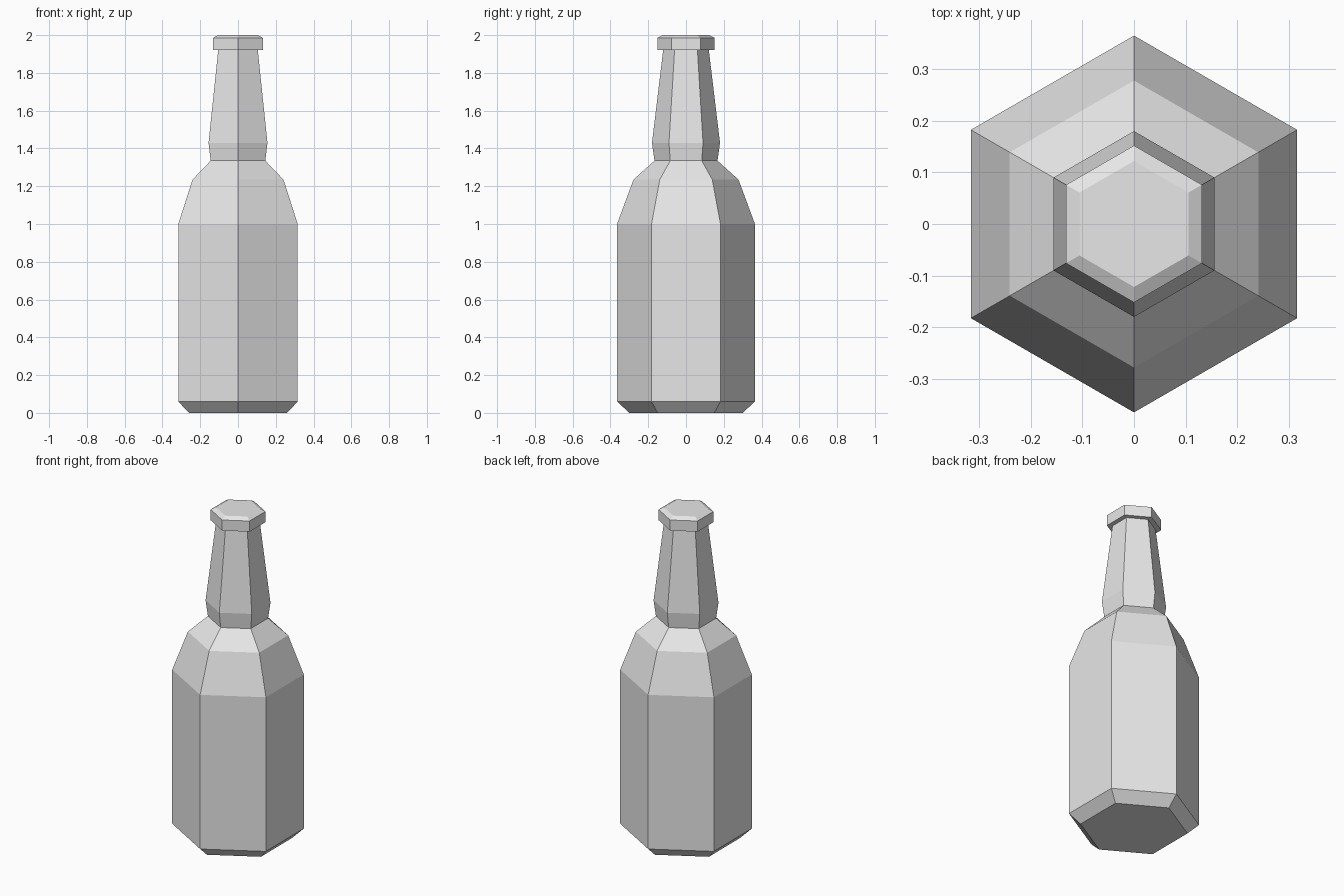
import bpy
import bmesh
from math import cos, sin, pi

default = bpy.data.objects.get("Cube")
if default:
    bpy.data.objects.remove(default, do_unlink=True)

SIDES = 6

gray = bpy.data.materials.new("light_gray")
gray.use_nodes = True
color = (0.8, 0.8, 0.8, 1.0)
gray.diffuse_color = color
gray.node_tree.nodes["Principled BSDF"].inputs["Base Color"].default_value = color


def lathe(name, profile):
    """Closed faceted solid from (radius, height) rings, with corners on the y axis."""
    bm = bmesh.new()
    rings = []
    for radius, z in profile:
        angles = [pi / 2 + 2 * pi * i / SIDES for i in range(SIDES)]
        rings.append([bm.verts.new((radius * cos(a), radius * sin(a), z)) for a in angles])
    for low, high in zip(rings, rings[1:]):
        for i in range(SIDES):
            j = (i + 1) % SIDES
            bm.faces.new((low[i], low[j], high[j], high[i]))
    bm.faces.new(rings[0][::-1])
    bm.faces.new(rings[-1])
    bmesh.ops.recalc_face_normals(bm, faces=bm.faces)
    mesh = bpy.data.meshes.new(name)
    bm.to_mesh(mesh)
    bm.free()
    mesh.materials.append(gray)
    obj = bpy.data.objects.new(name, mesh)
    bpy.context.collection.objects.link(obj)
    return obj


# Bottle: chamfered base, straight body, shoulder, flared neck root, neck, lipped cap
lathe("bottle", [
    (0.30, 0.0),
    (0.365, 0.06),
    (0.365, 1.0),
    (0.278, 1.235),
    (0.167, 1.335),
    (0.18, 1.43),
    (0.121, 1.92),
    (0.152, 1.92),
    (0.152, 1.985),
    (0.122, 2.0),
])
